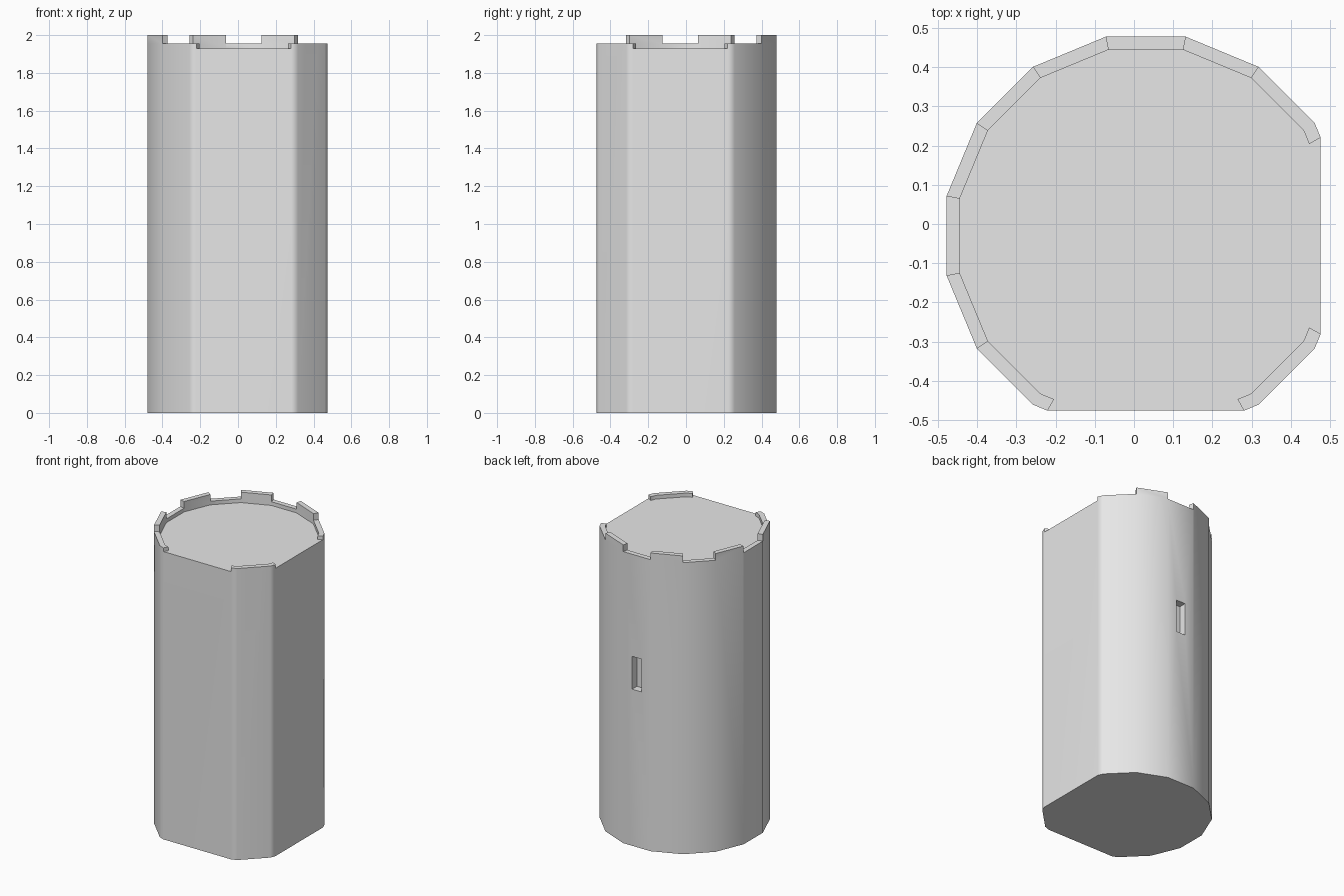
import bpy, bmesh
from math import radians, cos, sin
from mathutils import Vector

cube = bpy.data.objects.get("Cube")
if cube:
    bpy.data.objects.remove(cube, do_unlink=True)

CX, CY = 0.03, -0.03      # axis of the round tower
SIDES, STEP = 16, 22.5
R_OUT, R_IN = 0.518, 0.484
FLAT = 0.475              # where the two flat walls slice the tower
FLOOR, CURB, TOP = 1.93, 1.955, 2.0

stone = bpy.data.materials.new("pale grey stone")
stone.use_nodes = True
grey = (0.8, 0.8, 0.8, 1)
stone.diffuse_color = grey
stone.node_tree.nodes["Principled BSDF"].inputs["Base Color"].default_value = grey


def polar(r, deg):
    return CX + r * cos(radians(deg)), CY + r * sin(radians(deg))


def ring(r):
    return [polar(r, STEP * (i + 0.5)) for i in range(SIDES)]


def prism(name, pts, z0, z1, planes=()):
    """Extruded outline, optionally sliced by (point, normal) planes."""
    bm = bmesh.new()
    face = bm.faces.new([bm.verts.new((x, y, z0)) for x, y in pts])
    ext = bmesh.ops.extrude_face_region(bm, geom=[face])["geom"]
    verts = [g for g in ext if isinstance(g, bmesh.types.BMVert)]
    bmesh.ops.translate(bm, verts=verts, vec=(0, 0, z1 - z0))
    for co, no in planes:
        bmesh.ops.bisect_plane(bm, geom=bm.verts[:] + bm.edges[:] + bm.faces[:],
                               plane_co=co, plane_no=no, clear_outer=True)
        bmesh.ops.holes_fill(bm, edges=[e for e in bm.edges if e.is_boundary])
    bmesh.ops.recalc_face_normals(bm, faces=bm.faces[:])
    mesh = bpy.data.meshes.new(name)
    bm.to_mesh(mesh)
    bm.free()
    mesh.materials.append(stone)
    ob = bpy.data.objects.new(name, mesh)
    bpy.context.collection.objects.link(ob)
    return ob


def wedge(name, a0, a1, z0):
    mid = (a0 + a1) / 2
    pts = [(CX, CY), polar(1, a0), polar(1, mid), polar(1, a1)]
    return prism(name, pts, z0, TOP + 0.1)


# Tower shaft with a flat front and a flat left wall
tower = prism("tower", ring(R_OUT), 0, TOP,
              [(Vector((FLAT, 0, 0)), Vector((1, 0, 0))),
               (Vector((0, -FLAT, 0)), Vector((0, -1, 0)))])

# Roof recess, then the openings along both flat walls
cutters = [prism("roof_recess", ring(R_IN), FLOOR, TOP + 0.1)]
for middle in (0, 270):
    cutters.append(wedge("flat_opening", middle - 29.3, middle + 29.3, FLOOR))

# Gaps between the battlements
for middle in (90, 135, 180):
    cutters.append(wedge("battlement_gap", middle - STEP / 2, middle + STEP / 2, CURB))
cutters.append(wedge("low_curb", 213.75, 320, CURB))
cutters.append(wedge("low_curb", 310, 416.25, CURB))

# Slit window in the back wall
back = CY + R_OUT * cos(radians(STEP / 2))
x0, x1, y0, y1 = CX - 0.035, CX + 0.035, back - 0.05, back + 0.1
cutters.append(prism("slit_window", [(x0, y0), (x1, y0), (x1, y1), (x0, y1)], 1.05, 1.27))

bpy.context.view_layer.objects.active = tower
for c in cutters:
    c.hide_render = True
    mod = tower.modifiers.new("cut", 'BOOLEAN')
    mod.operation = 'DIFFERENCE'
    mod.solver = 'EXACT'
    mod.object = c
    bpy.ops.object.modifier_apply(modifier=mod.name)
    bpy.data.objects.remove(c, do_unlink=True)

# Tidy the surface and round the shading of the shaft
bm = bmesh.new()
bm.from_mesh(tower.data)
bmesh.ops.remove_doubles(bm, verts=bm.verts[:], dist=0.0005)
bm.to_mesh(tower.data)
bm.free()

bpy.ops.object.select_all(action='DESELECT')
tower.select_set(True)
bpy.ops.object.shade_smooth_by_angle(angle=radians(30))
weighted = tower.modifiers.new("even shading", 'WEIGHTED_NORMAL')
weighted.keep_sharp = True
